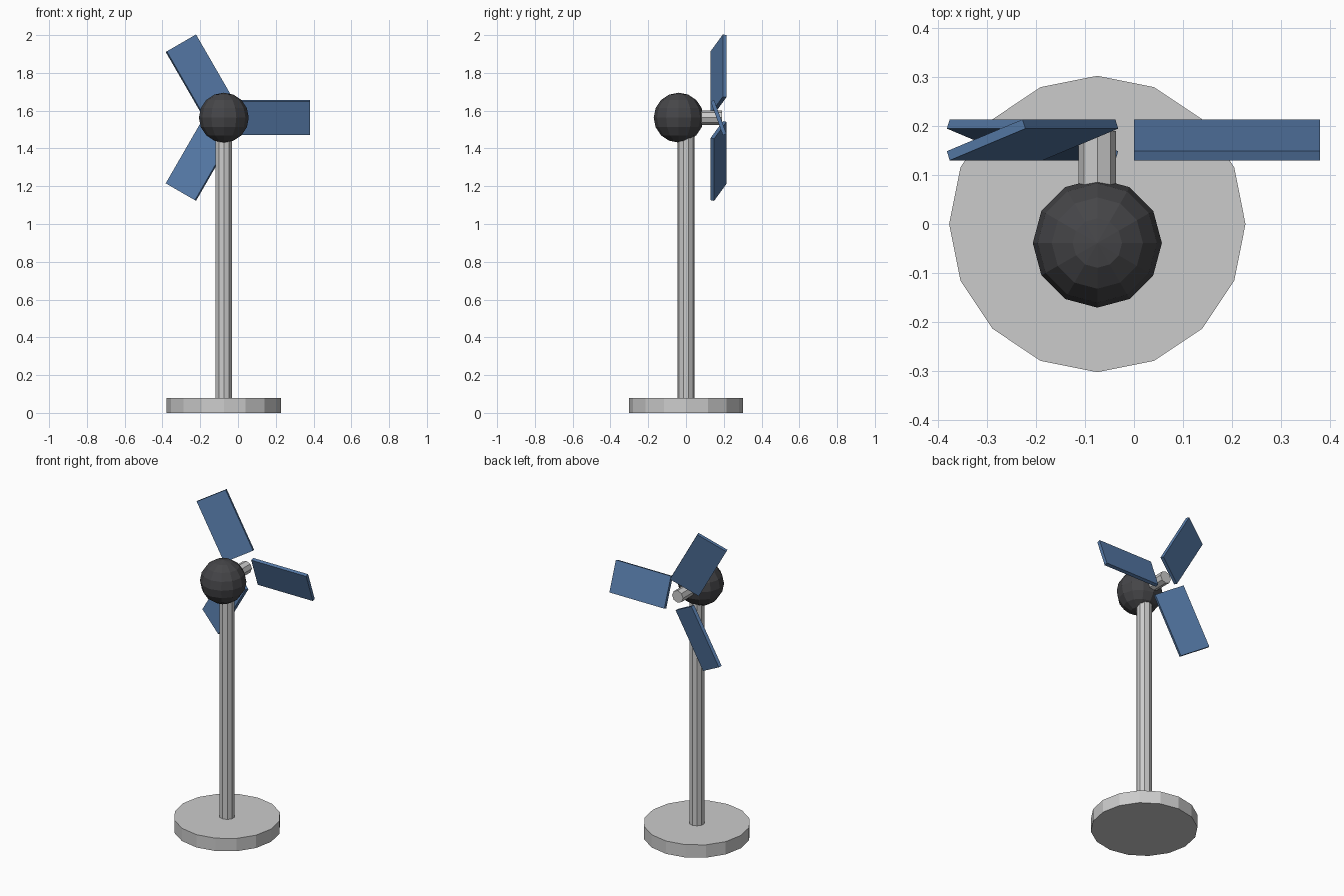
import bpy
from math import radians
from mathutils import Matrix

if "Cube" in bpy.data.objects:
    bpy.data.objects.remove(bpy.data.objects["Cube"])

CX, HUB_Z = -0.075, 1.563


def material(name, rgb):
    m = bpy.data.materials.new(name)
    m.diffuse_color = (*rgb, 1)
    m.use_nodes = True
    m.node_tree.nodes["Principled BSDF"].inputs["Base Color"].default_value = m.diffuse_color
    return m


blue = material("blade_blue", (0.09, 0.19, 0.38))
dark = material("housing_dark", (0.06, 0.06, 0.065))


def cylinder(name, sides, radius, depth, loc, rot=(0, 0, 0)):
    bpy.ops.mesh.primitive_cylinder_add(vertices=sides, radius=radius, depth=depth,
                                        location=loc, rotation=rot)
    bpy.context.object.name = name


# Round base, pole and rotor shaft
cylinder("base", 16, 0.303, 0.08, (CX, 0, 0.04))
cylinder("pole", 10, 0.045, 1.40, (CX, 0, 0.78))
cylinder("rotor_shaft", 8, 0.038, 0.15, (CX, 0.115, HUB_Z), (radians(90), 0, 0))

# Faceted motor housing
bpy.ops.mesh.primitive_uv_sphere_add(segments=12, ring_count=8, radius=0.132,
                                     location=(CX, -0.039, HUB_Z))
housing = bpy.context.object
housing.name = "motor_housing"
housing.data.materials.append(dark)

# Three pitched blades around the shaft
for i in range(3):
    bpy.ops.mesh.primitive_cube_add(size=1)
    blade = bpy.context.object
    blade.name = f"blade_{i + 1}"
    blade.data.transform(Matrix.Diagonal((0.38, 0.02, 0.19, 1)))
    blade.matrix_world = (Matrix.Translation((CX, 0.172, HUB_Z))
                          @ Matrix.Rotation(radians(-120 * i), 4, 'Y')
                          @ Matrix.Translation((0.265, 0, 0))
                          @ Matrix.Rotation(radians(20), 4, 'X'))
    blade.data.materials.append(blue)
